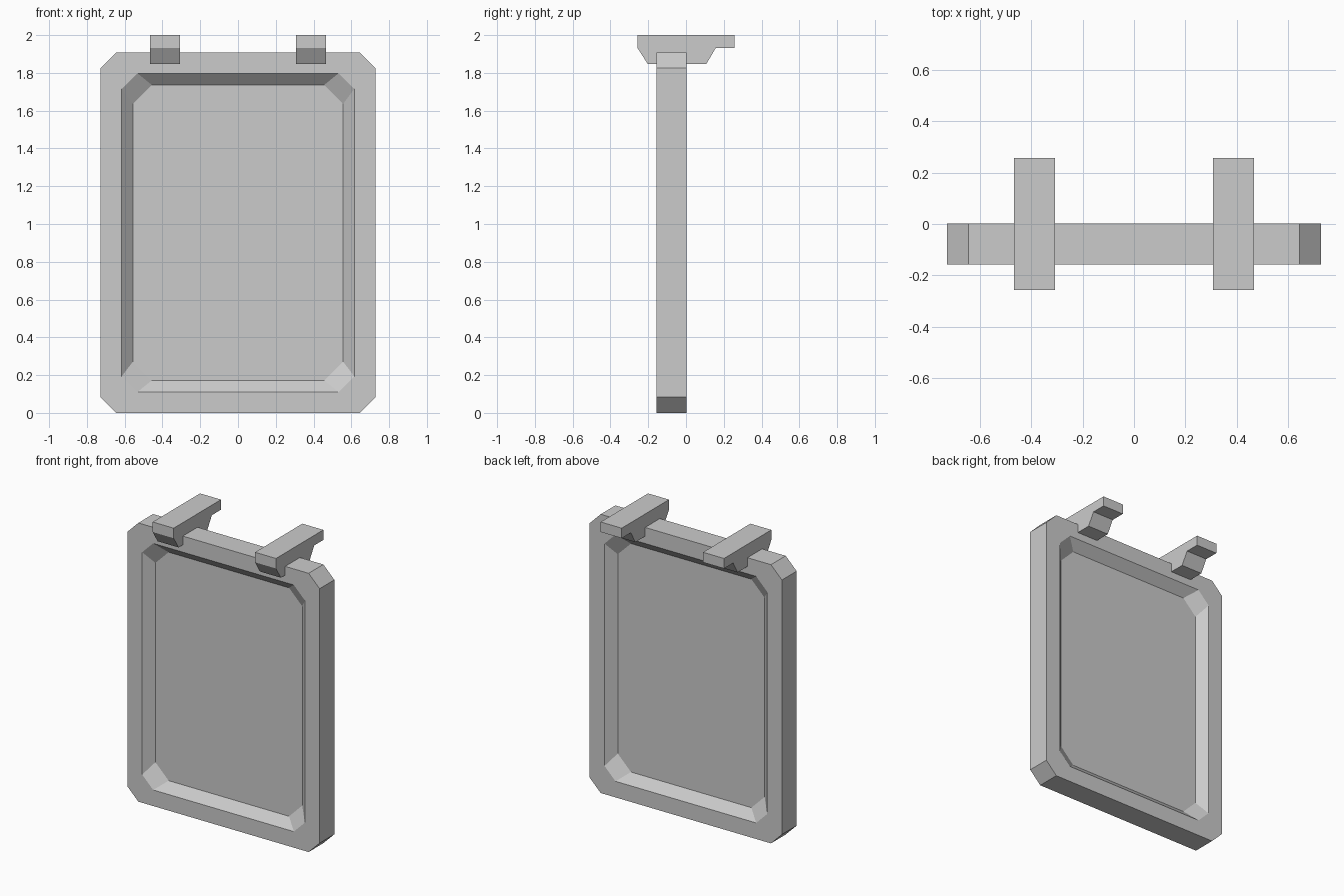
import bpy
import bmesh

default_cube = bpy.data.objects.get("Cube")
if default_cube:
    bpy.data.objects.remove(default_cube, do_unlink=True)

# One grey for everything
grey = bpy.data.materials.new("plain grey")
grey.use_nodes = True
grey.diffuse_color = (0.6, 0.6, 0.6, 1)
grey.node_tree.nodes["Principled BSDF"].inputs["Base Color"].default_value = (0.6, 0.6, 0.6, 1)


def loft(name, rings):
    """Join rings of points in order and cap both ends."""
    bm = bmesh.new()
    loops = [[bm.verts.new(p) for p in ring] for ring in rings]
    for a, b in zip(loops, loops[1:]):
        for i in range(len(a)):
            j = (i + 1) % len(a)
            bm.faces.new((a[i], a[j], b[j], b[i]))
    bm.faces.new(loops[0][::-1])
    bm.faces.new(loops[-1])
    bmesh.ops.recalc_face_normals(bm, faces=bm.faces)
    mesh = bpy.data.meshes.new(name)
    bm.to_mesh(mesh)
    bm.free()
    mesh.materials.append(grey)
    obj = bpy.data.objects.new(name, mesh)
    bpy.context.collection.objects.link(obj)
    return obj


CENTRE_Z = 0.954


def octagon(half_w, half_h, cut, y):
    """Rectangle with cut corners, standing upright at depth y."""
    quarter = [(half_w, half_h - cut), (half_w - cut, half_h)]
    half = quarter + [(-x, z) for x, z in reversed(quarter)]
    return [(x, y, CENTRE_Z + z) for x, z in half + [(-x, -z) for x, z in half]]


# Sign board: thick frame with a sloped recess on both faces
FRONT, BACK, DEPTH = -0.157, 0.002, 0.058
outer = (0.728, CENTRE_Z, 0.083)
opening = (0.616, 0.844, 0.083)
floor = (0.556, 0.782, 0.1)
loft("sign_board", [
    octagon(*floor, FRONT + DEPTH),
    octagon(*opening, FRONT),
    octagon(*outer, FRONT),
    octagon(*outer, BACK),
    octagon(*opening, BACK),
    octagon(*floor, BACK - DEPTH),
])

# Hanging brackets, mirrored left and right
bracket_profile = [(-0.256, 2), (-0.256, 1.931), (-0.203, 1.848),
                   (0.108, 1.848), (0.157, 1.931), (0.256, 1.931), (0.256, 2)]
for side, sign in (("left", 1), ("right", -1)):
    loft(side + "_bracket", [[(sign * x, y, z) for y, z in bracket_profile]
                             for x in (0.308, 0.467)])
